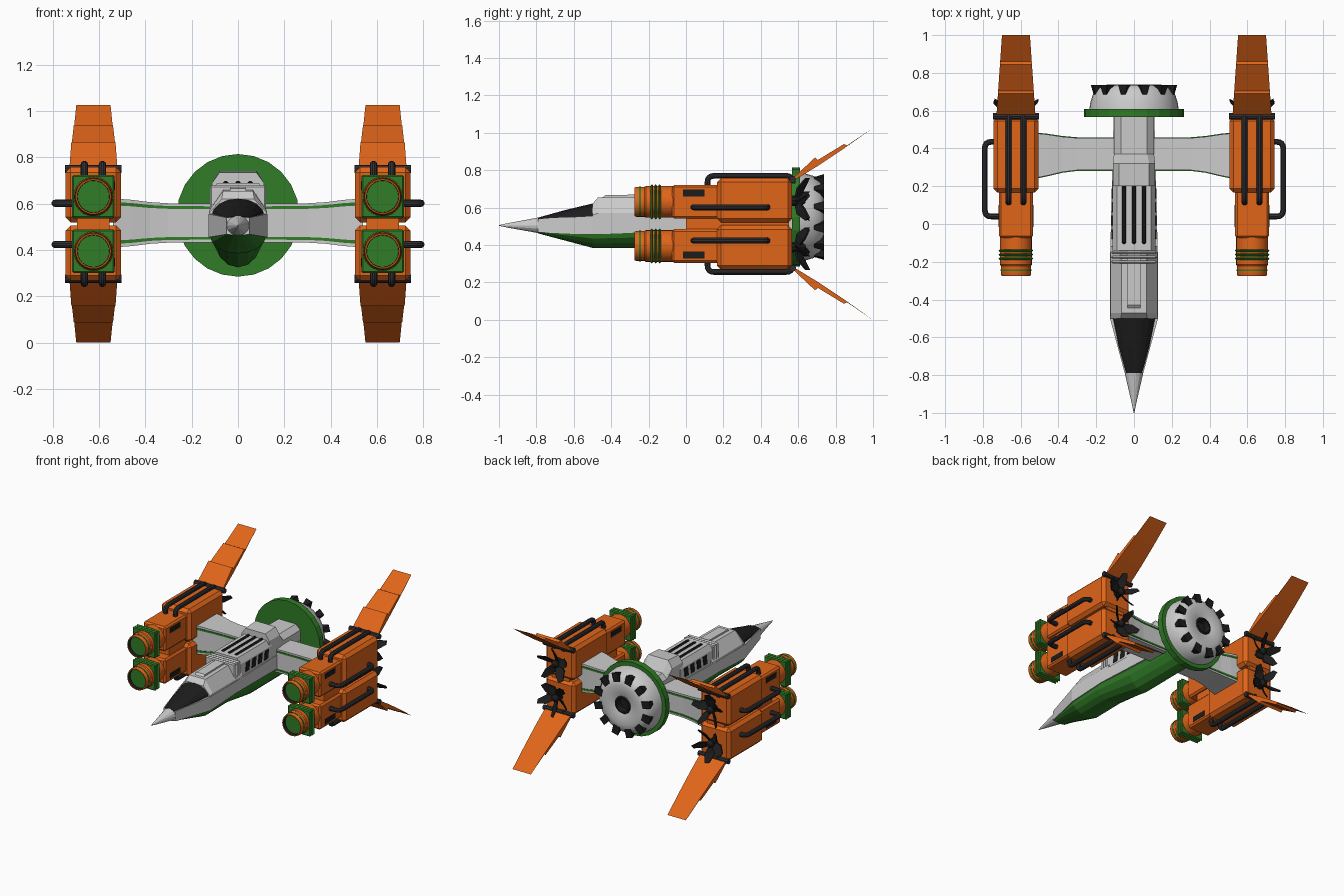
import bpy, bmesh
from math import sin, cos, pi, tau
from mathutils import Vector as V

if "Cube" in bpy.data.objects:
    bpy.data.objects.remove(bpy.data.objects["Cube"])

C = 0.513            # height of the horizontal mirror plane
PX = 0.625           # pod centre line
PZ = 0.637           # upper pod height
smooth = []


def colour(name, r, g, b):
    m = bpy.data.materials.new(name)
    m.diffuse_color = (r, g, b, 1)
    m.use_nodes = True
    m.node_tree.nodes["Principled BSDF"].inputs["Base Color"].default_value = m.diffuse_color
    return m


ORANGE = colour("orange", 0.75, 0.13, 0.01)
GREEN = colour("green", 0.03, 0.2, 0.02)
BLACK = colour("black", 0.012, 0.012, 0.012)
DARK = colour("dark_pipe", 0.03, 0.03, 0.035)


def loft(name, rings, mat=None, mirror="", caps=(1, 1), bevel=0, soft=False):
    """Skin a list of equal rings; mirror is any of 'x', 'z'."""
    bm = bmesh.new()
    rows = [[bm.verts.new(V(p) - V((0, 0, C))) for p in r] for r in rings]
    n = len(rows[0])
    for a, b in zip(rows, rows[1:]):
        for i in range(n):
            bm.faces.new((a[i], a[(i + 1) % n], b[(i + 1) % n], b[i]))
    if caps[0]:
        bm.faces.new(rows[0])
    if caps[1]:
        bm.faces.new(rows[-1])
    bmesh.ops.recalc_face_normals(bm, faces=bm.faces)
    me = bpy.data.meshes.new(name)
    bm.to_mesh(me)
    bm.free()
    ob = bpy.data.objects.new(name, me)
    bpy.context.collection.objects.link(ob)
    ob.location.z = C
    if mat:
        me.materials.append(mat)
    if bevel:
        b = ob.modifiers.new("bevel", 'BEVEL')
        b.width, b.segments = bevel, 1
    if mirror:
        m = ob.modifiers.new("mirror", 'MIRROR')
        m.use_axis = ('x' in mirror, False, 'z' in mirror)
        m.use_mirror_merge = False
    if soft:
        smooth.append(ob)
    return ob


def rect(y, x0, x1, z0, z1):
    return [(x0, y, z0), (x1, y, z0), (x1, y, z1), (x0, y, z1)]


def box(name, x, y, z, mat=None, mirror="", bevel=0):
    return loft(name, [rect(y[0], *x, *z), rect(y[1], *x, *z)], mat, mirror, bevel=bevel)


def lathe(name, x, z, prof, mat=None, mirror="", n=24, caps=(1, 1), soft=True):
    rings = [[(x + r * cos(tau * i / n), y, z + r * sin(tau * i / n)) for i in range(n)]
             for y, r in prof]
    return loft(name, rings, mat, mirror, caps, soft=soft)


def tube(name, pts, normal, r, mirror, round_=0.035):
    """Pipe along a flat path with rounded corners."""
    pts, nrm = [V(p) for p in pts], V(normal)
    path = [pts[0]]
    for a, b, c in zip(pts, pts[1:], pts[2:]):
        p, q = b + (a - b).normalized() * round_, b + (c - b).normalized() * round_
        path += [p * (1 - t) ** 2 + b * 2 * t * (1 - t) + q * t * t for t in (0, .25, .5, .75, 1)]
    path.append(pts[-1])
    rings = []
    for i, p in enumerate(path):
        t = (path[min(i + 1, len(path) - 1)] - path[max(i - 1, 0)]).normalized()
        side = t.cross(nrm)
        rings.append([p + r * (nrm * cos(tau * k / 10) + side * sin(tau * k / 10)) for k in range(10)])
    return loft(name, rings, DARK, mirror, soft=True)


def arch(y, w, z, h, n=8):
    return [(w * cos(pi * i / n), y, z + h * sin(pi * i / n)) for i in range(n + 1)]


def roof(y, w, z0, zs, z1, wt):
    return [(-w, y, z0), (w, y, z0), (w, y, zs), (wt, y, z1), (-wt, y, z1), (-w, y, zs)]


# --- fuselage: nose, cockpit, waist band, belly
def oval(y, w, zlo, zhi, n=14):
    return [(w * cos(tau * i / n), y, (zlo + zhi) / 2 + (zhi - zlo) / 2 * sin(tau * i / n)) for i in range(n)]


loft("nose_cone", [oval(-1, .002, .503, .507), oval(-.95, .012, .492, .518), oval(-.79, .049, .463, .548)])
loft("waist_band", [rect(-.79, -.049, .049, .468, .54), rect(-.5, -.127, .127, .455, .556),
                    rect(-.2, -.127, .127, .47, .556), rect(.57, -.108, .108, .45, .56)])
loft("cockpit_glass", [arch(-.79, .045, .535, .012), arch(-.65, .083, .54, .046), arch(-.5, .114, .545, .077)], BLACK)
loft("belly", [arch(-.79, .047, .475, -.013), arch(-.5, .122, .465, -.08), arch(-.25, .122, .475, -.09),
               arch(.08, .11, .475, -.15), arch(.57, .1, .475, -.15)], GREEN)
loft("front_deck", [roof(-.5, .125, .53, .56, .62, .07), roof(-.47, .125, .53, .57, .655, .065),
                    roof(-.12, .125, .53, .57, .66, .065)])
loft("deck_ridge", [rect(-.46, -.035, .035, .6, .645), rect(-.43, -.035, .035, .6, .667),
                    rect(-.12, -.035, .035, .6, .672)])
for y in (-.2, -.175, -.15):
    box("deck_rib", (-.122, .122), (y - .008, y + .008), (.53, .68), bevel=.015)

# --- mid section with vents, raised hump and tail
loft("mid_section", [roof(-.14, .115, .5, .65, .69, .09), roof(.23, .115, .5, .65, .69, .09)])
loft("hump", [roof(.2, .112, .5, .69, .735, .08), roof(.32, .112, .5, .69, .742, .08),
              roof(.37, .106, .5, .63, .665, .07)])
loft("tail_section", [roof(.36, .106, .45, .63, .665, .07), roof(.575, .106, .45, .63, .665, .07)])
for x in (-.053, 0, .053):
    box("top_slot", (x - .011, x + .011), (-.105, .205), (.68, .698), BLACK, bevel=.006)
for i in range(4):
    y = -.08 + i * .072
    loft("side_window", [[(x, y + s, .575), (x, y + s + .042, .575), (x, y + s + .052, .64), (x, y + s + .01, .64)]
                         for x, s in ((.1, 0), (.119, 0))], BLACK, "x")

# --- cross wing with green stripes
WING = ((0, .285, .455, .083), (.3, .285, .455, .085), (.38, .275, .462, .09),
        (.46, .256, .474, .1), (.54, .24, .482, .106))


def wing(name, lo, hi, grow, mat=None, mirror="x"):
    rings = []
    for x, y0, y1, h in WING:
        a, b = C + .004 + lo * h, C + .004 + hi * h
        rings.append([(x, y0 - grow, a), (x, y1 + grow, a), (x, y1 + grow, b), (x, y0 - grow, b)])
    return loft(name, rings, mat, mirror)


wing("cross_wing", -1, 1, 0)
wing("wing_stripe_upper", .72, .86, .004, GREEN)
wing("wing_stripe_lower", -.86, -.72, .004, GREEN)

# --- rear shield: green disc, dome, teeth
DZ = .55
lathe("shield_disc", 0, DZ, [(.566, .265), (.61, .265)], GREEN, soft=False)
lathe("shield_dome", 0, DZ, [(.6, .237), (.64, .232), (.68, .22), (.715, .2), (.733, .175), (.738, .14),
                             (.735, .09), (.725, .06)], n=32, caps=(1, 0))
lathe("dome_port", 0, DZ, [(.728, .063), (.735, .058), (.735, .048), (.69, .045)], BLACK, caps=(0, 1))
for i in range(12):
    a = tau * (i + .5) / 12
    out, side = V((cos(a), 0, sin(a))), V((-sin(a), 0, cos(a)))
    o = V((0, 0, DZ))
    rings = [[o + out * r + side * s * w + V((0, y, 0)) for r, s in ((r0, -1), (r1, -1), (r1, 1), (r0, 1))]
             for y, r0, r1, w in ((.685, .19, .218, .012), (.737, .165, .23, .026))]
    loft("dome_tooth", rings, BLACK)

# --- engine pods, one modelled and mirrored to four
M = "xz"
box("pod_body", (PX - .12, PX + .12), (.166, .567), (.52, .758), ORANGE, M, .022)
box("pod_front", (PX - .09, PX + .09), (-.075, .2), (.541, .721), ORANGE, M, .012)
box("pod_joint", (PX - .07, PX + .07), (.0, .55), (.505, .56), ORANGE, "xz")
box("pod_slot", (PX - .093, PX + .093), (-.017, .1), (.66, .697), BLACK, M)
NZ = .631
lathe("intake_housing", PX, NZ, [(-.07, .085), (-.215, .085), (-.222, .08), (-.265, .08), (-.275, .076),
                                 (-.275, .07), (-.18, .071)], ORANGE, M)
lathe("intake_liner", PX, NZ, [(-.274, .0695), (-.19, .066), (-.19, .03), (-.235, .004)], BLACK, M, caps=(0, 1))
lathe("intake_ring", PX, NZ, [(-.25, .082), (-.24, .082)], GREEN, M)
for y in (-.183, -.162, -.141):
    box("intake_plate", (PX - .092, PX + .092), (y - .007, y + .007), (NZ - .094, NZ + .094), GREEN, M, .008)

# --- pipes
for x in (PX - .039, PX + .039):
    tube("top_pipe", [(x, .115, .7), (x, .115, .77), (x, .57, .77), (x, .57, .73)], (1, 0, 0), .016, M)
tube("side_pipe", [(.7, .04, .602), (.79, .04, .602), (.79, .435, .602), (.72, .435, .602)], (0, 0, 1), .016, M)
tube("fin_hinge", [(PX - .122, .57, .75), (PX + .122, .57, .75)], (0, 0, 1), .018, M)

# --- stepped tail fin
PROF = [(.565, .738), (.575, .76), (.69, .868), (.705, .855), (.845, .94), (.86, .932), (1, 1.026),
        (.85, .92), (.7, .82)]
half = lambda y: .104 - .03 * (y - .565) / .435
loft("tail_fin", [[(PX + s * half(y), y, z) for y, z in PROF] for s in (-1, 1)], ORANGE, M)

# --- rear fan blades
lathe("fan_hub", PX, PZ, [(.56, .03), (.62, .026), (.64, .012)], BLACK, M, n=10)
for i in range(5):
    a = tau * i / 5 + pi / 2
    out, side = V((cos(a), 0, sin(a))), V((-sin(a), 0, cos(a)))
    rings = []
    for r, w, y in ((.015, .014, .595), (.07, .027, .615), (.122, .012, .65)):
        c = V((PX, y, PZ)) + out * r
        tw = side * w + V((0, w * .7, 0))
        t = V((0, .005, 0))
        rings.append([c - tw - t, c + tw - t, c + tw + t, c - tw + t])
    loft("fan_blade", rings, BLACK, M)

# --- smooth shading on round parts
bpy.ops.object.select_all(action='DESELECT')
for ob in smooth:
    ob.select_set(True)
bpy.context.view_layer.objects.active = smooth[0]
bpy.ops.object.shade_smooth_by_angle()
